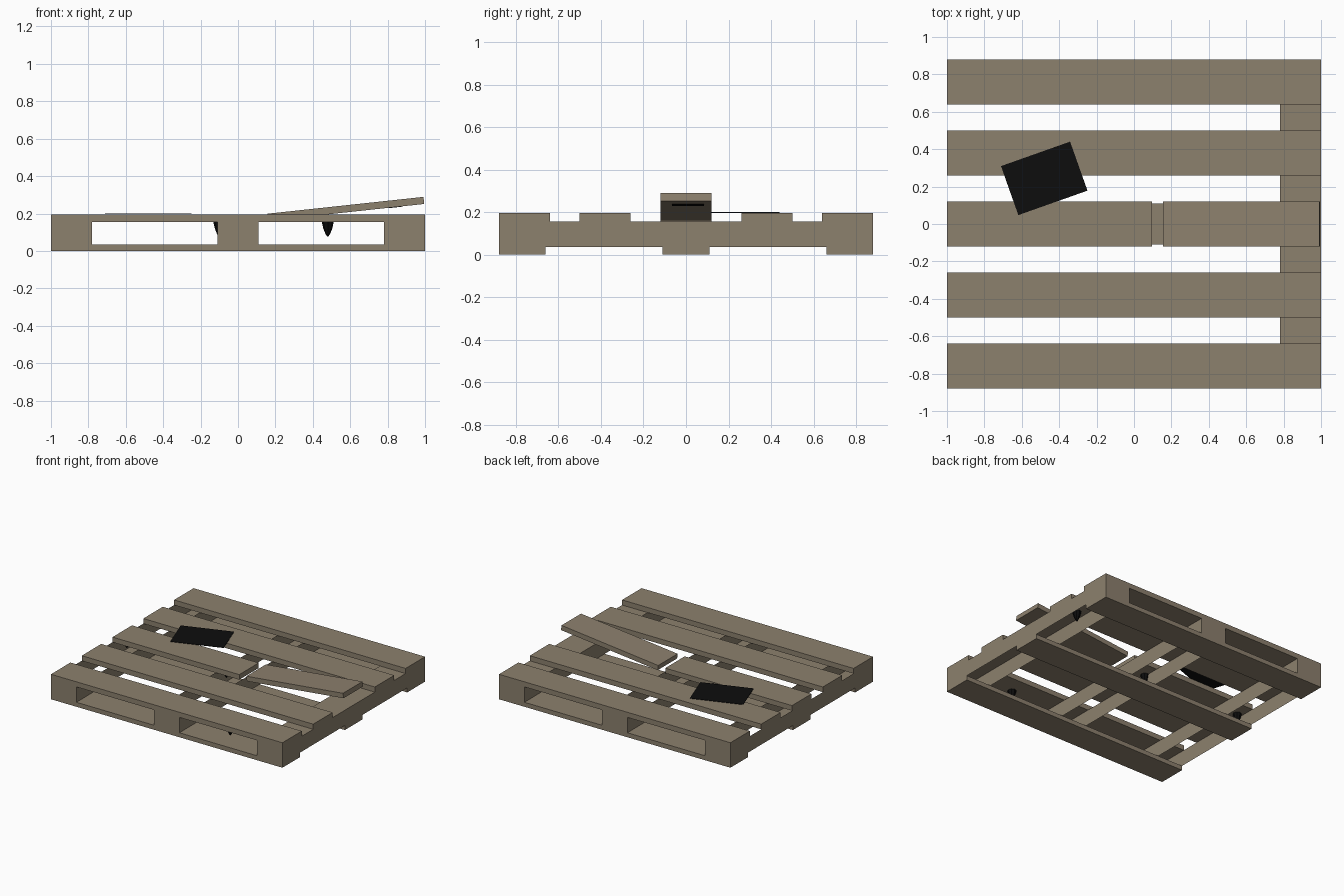
import bpy, bmesh, math
from mathutils import Matrix

cube = bpy.data.objects.get("Cube")
if cube:
    bpy.data.objects.remove(cube, do_unlink=True)


def make_material(name, rgb, roughness):
    mat = bpy.data.materials.new(name)
    mat.use_nodes = True
    color = (*rgb, 1)
    mat.diffuse_color = color
    bsdf = mat.node_tree.nodes["Principled BSDF"]
    bsdf.inputs["Base Color"].default_value = color
    bsdf.inputs["Roughness"].default_value = roughness
    return mat


wood = make_material("weathered_wood", (0.265, 0.218, 0.155), 0.9)
black = make_material("black", (0.004, 0.004, 0.004), 0.9)


def finish(bm, name, mat):
    mesh = bpy.data.meshes.new(name)
    bm.to_mesh(mesh)
    bm.free()
    mesh.materials.append(mat)
    obj = bpy.data.objects.new(name, mesh)
    bpy.context.collection.objects.link(obj)
    return obj


def box(name, mat, center, size, tilt=0, turn=0, drop=None):
    """Box turned about z and tilted about y; drop(normal) picks open sides."""
    bm = bmesh.new()
    bmesh.ops.create_cube(bm, size=1)
    bm.normal_update()
    if drop:
        faces = [f for f in bm.faces if drop(f.normal)]
        bmesh.ops.delete(bm, geom=faces, context="FACES_ONLY")
    bm.transform(Matrix.Translation(center)
                 @ Matrix.Rotation(turn, 4, "Z")
                 @ Matrix.Rotation(tilt, 4, "Y")
                 @ Matrix.Diagonal((*size, 1)))
    return finish(bm, name, mat)


HALF_Y = 0.88
LOW, HIGH, TOP = 0.035, 0.155, 0.195

# Bottom boards
for side, y in (("front", -0.77), ("middle", 0), ("back", 0.77)):
    box(f"bottom_board_{side}", wood, (0, y, LOW / 2), (2, 0.22, LOW))

# Cross bearers: open shells, only the left one closed on top
for side, x in (("right", -0.89), ("middle", 0), ("left", 0.89)):
    def is_open(n, closed_top=(side == "left")):
        return n.z < -0.5 or (n.z > 0.5 and not closed_top)
    box(f"cross_bearer_{side}", wood, (x, 0, (LOW + HIGH) / 2),
        (0.22, 2 * HALF_Y, HIGH - LOW), drop=is_open)

# Whole top slats
slat_z, slat_h = (HIGH + TOP) / 2, TOP - HIGH
for i, y in enumerate((-0.76, -0.38, 0.38, 0.76)):
    box(f"top_slat_{i + 1}", wood, (0, y, slat_z), (2, 0.24, slat_h))

# Broken middle slat: fixed piece and loose lifted piece
box("broken_slat_fixed", wood, (-0.4525, 0, slat_z), (1.095, 0.24, slat_h))
TILT = -math.atan2(0.09, 0.835)
box("broken_slat_loose", wood, (0.576, 0, 0.225), (0.84, 0.24, 0.038), tilt=TILT)
box("loose_slat_patch", black, (0.84, 0.01, 0.2335), (0.07, 0.15, 0.002), tilt=TILT)

# Label sheet lying across two slats
box("label_sheet", black, (-0.48, 0.244, TOP + 0.003), (0.392, 0.278, 0.003),
    turn=math.radians(19.5))

# Blunt spikes poking out below the slats
for i, (x, y) in enumerate(((0.48, -0.78), (0.85, 0.38), (-0.1, 0), (-0.96, 0))):
    bm = bmesh.new()
    rings = []
    for z, r in ((HIGH, 0.032), (0.12, 0.024), (0.09, 0.012), (0.077, 0.003)):
        ring = bmesh.ops.create_circle(
            bm, segments=8, radius=r, matrix=Matrix.Translation((x, y, z)))["verts"]
        rings.append(ring)
    for upper, lower in zip(rings, rings[1:]):
        for k in range(8):
            j = (k + 1) % 8
            bm.faces.new((upper[k], upper[j], lower[j], lower[k]))
    bm.faces.new(rings[0])
    bm.faces.new(rings[-1])
    bmesh.ops.recalc_face_normals(bm, faces=bm.faces)
    finish(bm, f"spike_{i + 1}", black)
